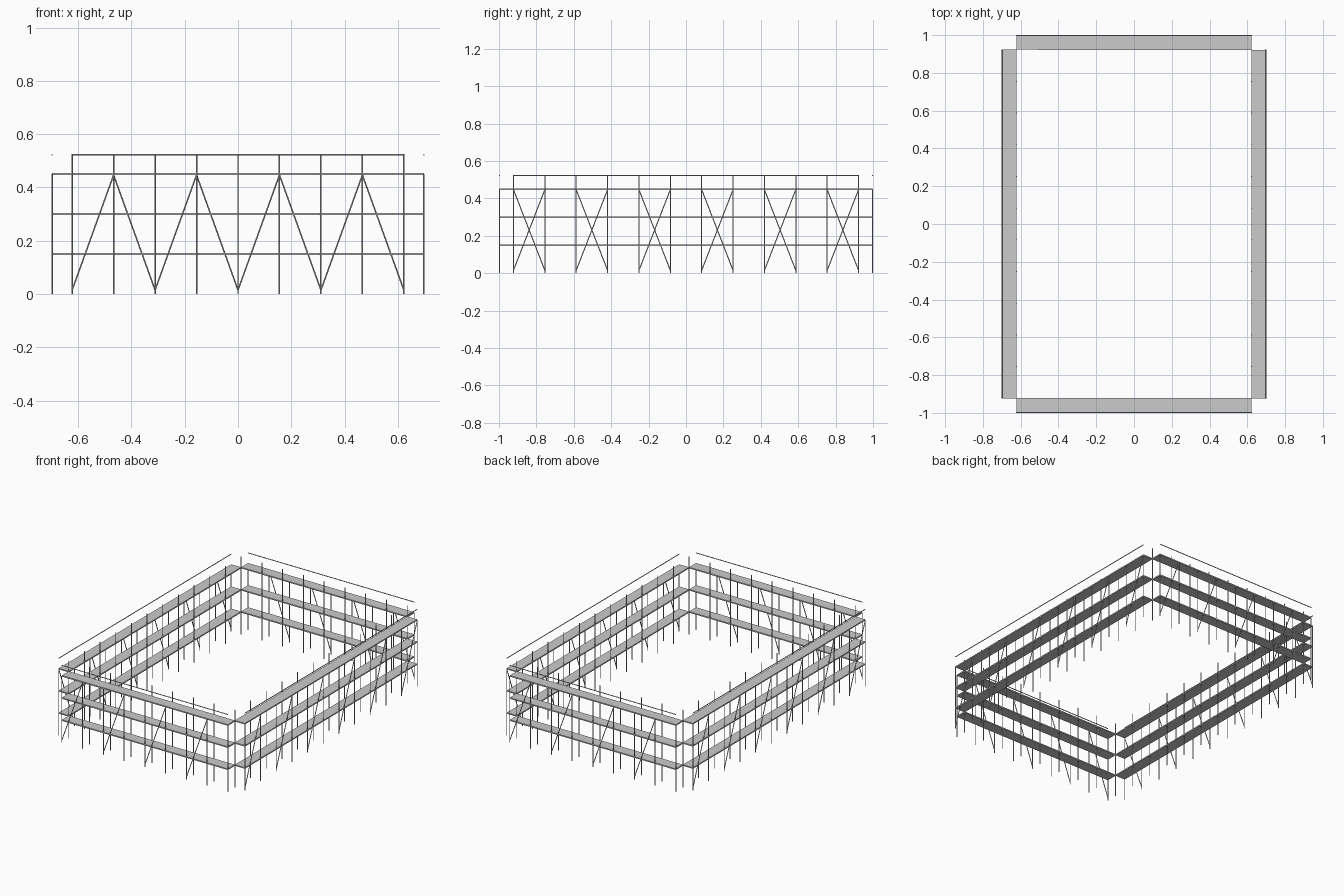
import bpy, bmesh
from math import pi
from mathutils import Matrix, Vector

if "Cube" in bpy.data.objects:
    bpy.data.objects.remove(bpy.data.objects["Cube"])

IX, IY, W, R = 0.6225, 0.9225, 0.075, 0.0027   # inner half sizes, deck width, tube radius
LEVELS = (0.15, 0.30, 0.45)
RAIL_Z = 0.5225


def tube(bm, a, b, r=R):
    a, b = Vector(a), Vector(b)
    d = b - a
    m = Matrix.Translation((a + b) / 2) @ d.to_track_quat('Z', 'Y').to_matrix().to_4x4()
    bmesh.ops.create_cone(bm, cap_ends=True, segments=8, radius1=r, radius2=r,
                          depth=d.length, matrix=m)


def box(bm, centre, size):
    m = Matrix.Translation(centre) @ Matrix.Diagonal((*size, 1))
    bmesh.ops.create_cube(bm, size=1, matrix=m)


def finish(bm, name, angle):
    me = bpy.data.meshes.new(name)
    bm.transform(Matrix.Rotation(angle, 4, 'Z'))
    bm.to_mesh(me)
    bm.free()
    ob = bpy.data.objects.new(name, me)
    bpy.context.collection.objects.link(ob)


def scaffold_side(name, half, inner, bays, angle):
    # Built facing -y, then turned into place
    outer = inner + W
    xs = [-half + 2 * half * i / bays for i in range(bays + 1)]

    # Uprights: inner row rises to rail height, outer row stops at the top deck
    bm = bmesh.new()
    for x in xs:
        tube(bm, (x, -inner, 0), (x, -inner, 0.525))
        tube(bm, (x, -outer, 0), (x, -outer, 0.45))
    finish(bm, name + "_uprights", angle)

    # Deck boards on three levels
    bm = bmesh.new()
    for z in LEVELS:
        box(bm, (0, -(inner + outer) / 2, z), (2 * half, W, 0.008))
    finish(bm, name + "_decks", angle)

    # Diagonal braces in every other bay
    bm = bmesh.new()
    for i in range(0, bays, 2):
        tube(bm, (xs[i], -outer, 0.015), (xs[i + 1], -outer, 0.447))
    finish(bm, name + "_braces", angle)

    # Guard rail along the outer edge
    bm = bmesh.new()
    tube(bm, (-half, -outer, RAIL_Z), (half, -outer, RAIL_Z))
    finish(bm, name + "_guard_rail", angle)


scaffold_side("front", IX, IY, 8, 0)
scaffold_side("right", IY, IX, 11, pi / 2)
scaffold_side("back", IX, IY, 8, pi)
scaffold_side("left", IY, IX, 11, -pi / 2)
